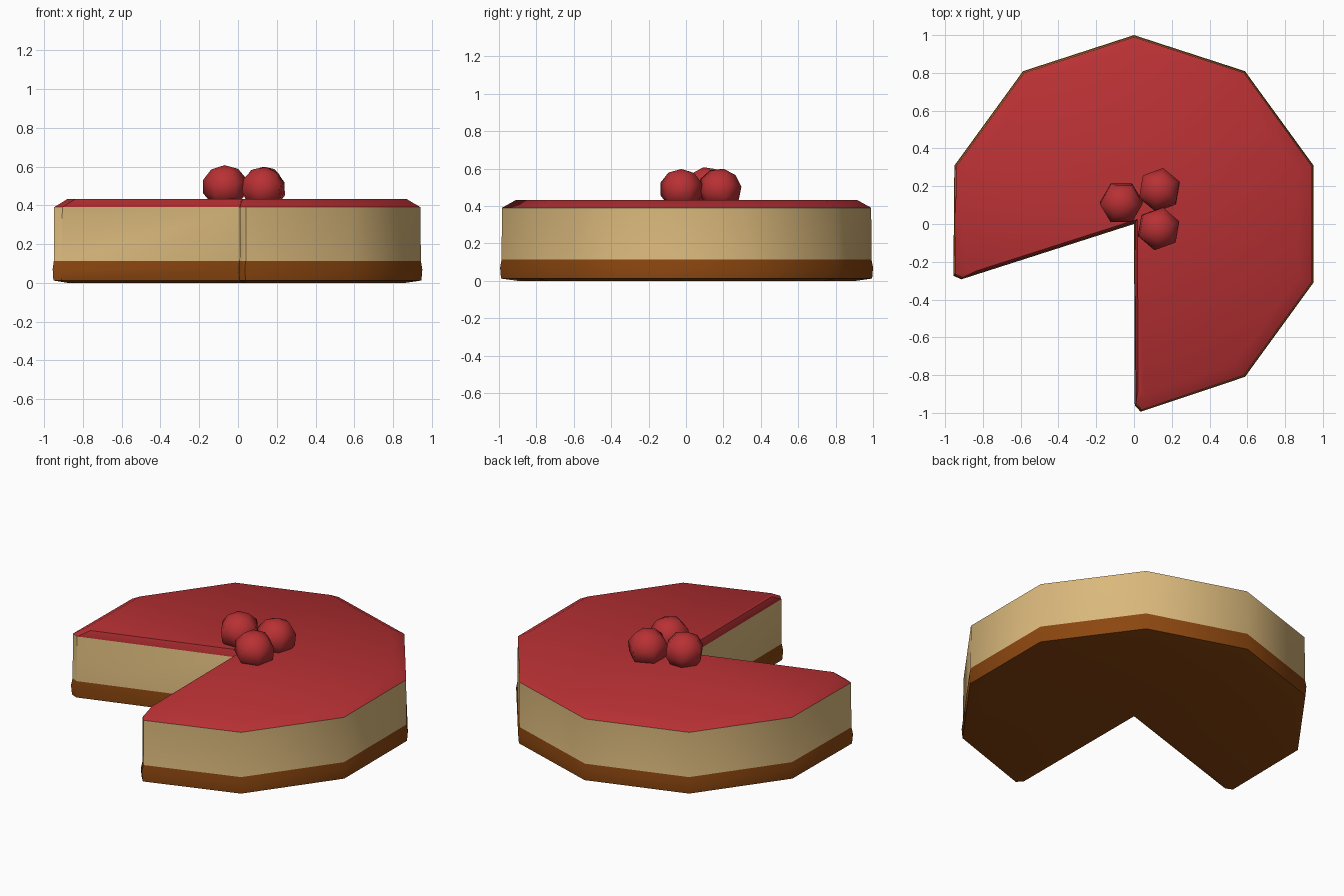
import bpy, bmesh, math
from mathutils import Vector

if "Cube" in bpy.data.objects:
    bpy.data.objects.remove(bpy.data.objects["Cube"])


def material(name, rgb):
    m = bpy.data.materials.new(name)
    m.diffuse_color = (*rgb, 1.0)
    m.use_nodes = True
    m.node_tree.nodes["Principled BSDF"].inputs["Base Color"].default_value = m.diffuse_color
    return m


red = material("berry red", (0.48, 0.03, 0.034))
cream = material("cream filling", (0.70, 0.48, 0.20))
brown = material("biscuit brown", (0.26, 0.062, 0.005))


def polar(r, deg):
    a = math.radians(deg)
    return Vector((r * math.cos(a), r * math.sin(a)))


def outline(r, d):
    """Decagon with a 72 degree slice removed; d moves the cut walls inward."""
    apex = polar(d / math.sin(math.radians(36)), 54)
    corners = [polar(r, a) for a in range(-90, 199, 36)]
    # blunted tips where the cut meets the rim
    t0 = corners[0] + Vector((d, 0))
    start = [t0 + Vector((0.004, 0.04)), t0 + Vector((0.035, 0.006))]
    normal = polar(1, 54)          # mirror the tip about the slice bisector
    side = Vector((-normal.y, normal.x))
    end = [p - 2 * p.dot(side) * side for p in reversed(start)]
    return [apex] + start + corners[1:-1] + end


# Cake body: stacked rings (rim radius, cut inset, height)
rings = [(0.91, 0.03, 0.0), (0.995, 0.004, 0.012), (1.0, 0.0, 0.07),
         (0.992, 0.005, 0.113), (0.99, 0.006, 0.39), (0.915, 0.018, 0.432)]
bands = [2, 2, 2, 1, 0]            # material of each band between rings
bm = bmesh.new()
loops = [[bm.verts.new((p.x, p.y, z)) for p in outline(r, d)] for r, d, z in rings]
n = len(loops[0])
for low, high, mat in zip(loops, loops[1:], bands):
    for i in range(n):
        j = (i + 1) % n
        bm.faces.new((low[i], low[j], high[j], high[i])).material_index = mat
# Top and bottom caps fan out from the apex of the cut
for i in range(1, n - 1):
    bm.faces.new((loops[-1][0], loops[-1][i], loops[-1][i + 1])).material_index = 0
    bm.faces.new((loops[0][0], loops[0][i + 1], loops[0][i])).material_index = 2
me = bpy.data.meshes.new("cake_body")
bm.to_mesh(me)
bm.free()
cake = bpy.data.objects.new("cake_body", me)
bpy.context.collection.objects.link(cake)
for m in (red, cream, brown):
    me.materials.append(m)
bpy.ops.object.select_all(action='DESELECT')
cake.select_set(True)
bpy.context.view_layer.objects.active = cake
bpy.ops.object.shade_smooth_by_angle(angle=math.radians(42))

# Three low-poly berries: position, turn, tilt
berries = [("berry_left", (-0.067, 0.112, 0.498), 30, (8, -6)),
           ("berry_back", (0.135, 0.18, 0.49), 50, (-8, 8)),
           ("berry_front", (0.13, -0.025, 0.488), 50, (6, 5))]
for name, loc, turn, tilt in berries:
    bpy.ops.mesh.primitive_uv_sphere_add(
        segments=6, ring_count=5, radius=0.119, location=loc,
        rotation=(math.radians(tilt[0]), math.radians(tilt[1]), math.radians(turn)))
    b = bpy.context.object
    b.name = name
    b.scale.z = 0.93
    b.data.materials.append(red)
    bpy.ops.object.shade_smooth()
